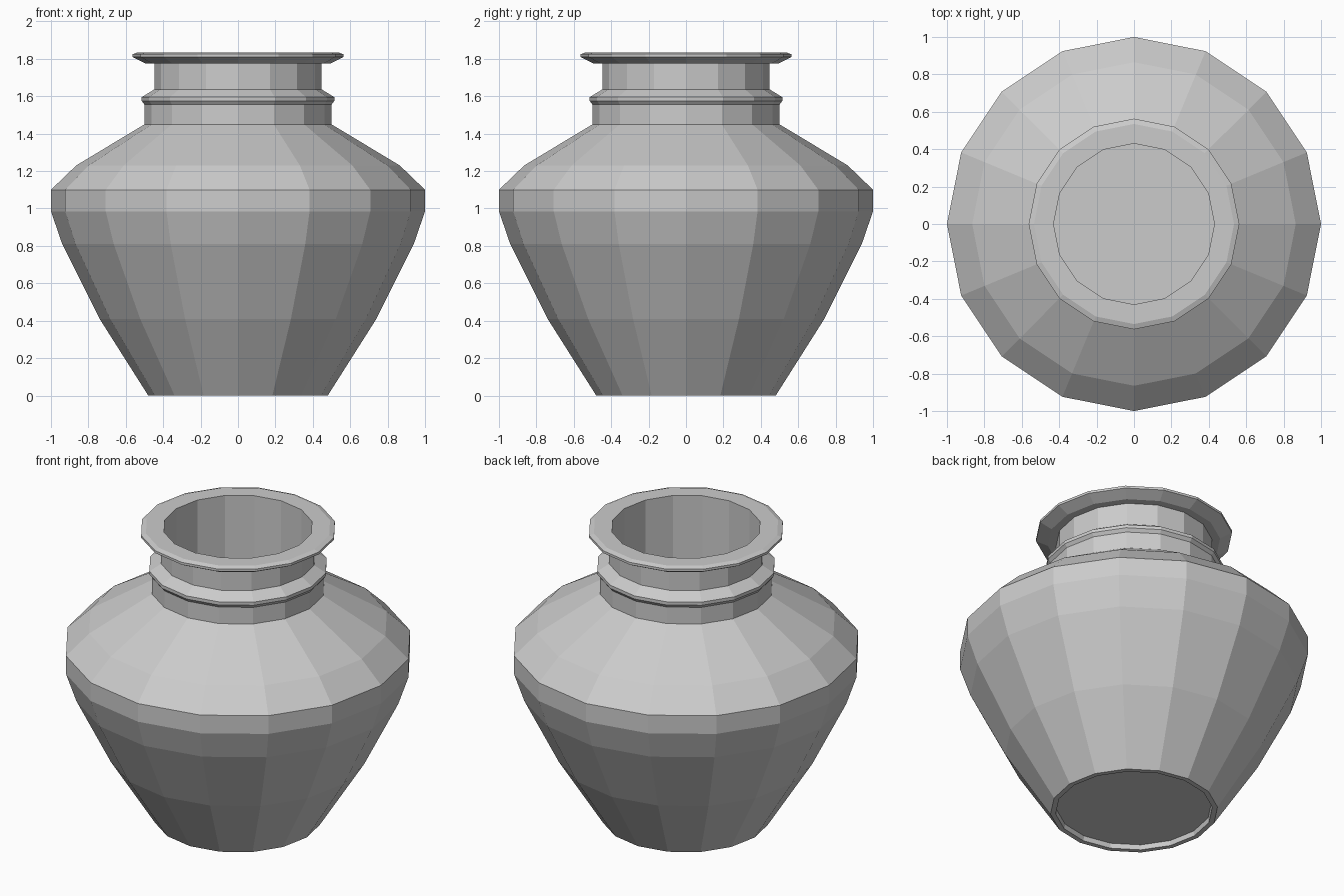
import bpy, bmesh, math

if "Cube" in bpy.data.objects:
    bpy.data.objects.remove(bpy.data.objects["Cube"])

SIDES = 16

# Closed wall profile (radius, height): foot recess, outside, lip, inside, floor
PROFILE = [
    (0.0, 0.03), (0.445, 0.03), (0.45, 0.0),               # recessed foot
    (0.48, 0.0), (0.74, 0.41), (0.94, 0.81),               # lower body
    (1.0, 0.985), (1.0, 1.10), (0.865, 1.23), (0.50, 1.45),  # belly and shoulder
    (0.50, 1.555), (0.515, 1.575), (0.515, 1.595),         # collar ring
    (0.447, 1.637), (0.447, 1.775),                        # neck
    (0.495, 1.775), (0.563, 1.81), (0.563, 1.825), (0.535, 1.835),  # lip
    (0.43, 1.835), (0.43, 1.43),                           # mouth
    (0.83, 1.19), (0.95, 1.07), (0.95, 1.0),               # inner shoulder
    (0.89, 0.82), (0.69, 0.43), (0.45, 0.06), (0.0, 0.06),  # inner body and floor
]


def lathe(name, profile, sides):
    bm = bmesh.new()
    rings = []
    for r, z in profile:
        if r == 0:
            rings.append([bm.verts.new((0, 0, z))] * sides)
        else:
            rings.append([bm.verts.new((r * math.cos(2 * math.pi * i / sides),
                                        r * math.sin(2 * math.pi * i / sides), z))
                          for i in range(sides)])
    for a, b in zip(rings, rings[1:]):
        for i in range(sides):
            j = (i + 1) % sides
            corners = list(dict.fromkeys((a[i], a[j], b[j], b[i])))
            bm.faces.new(corners)
    bmesh.ops.recalc_face_normals(bm, faces=bm.faces)
    mesh = bpy.data.meshes.new(name)
    bm.to_mesh(mesh)
    bm.free()
    obj = bpy.data.objects.new(name, mesh)
    bpy.context.collection.objects.link(obj)
    return obj


# Hollow pot, flat shaded
lathe("pot", PROFILE, SIDES)
